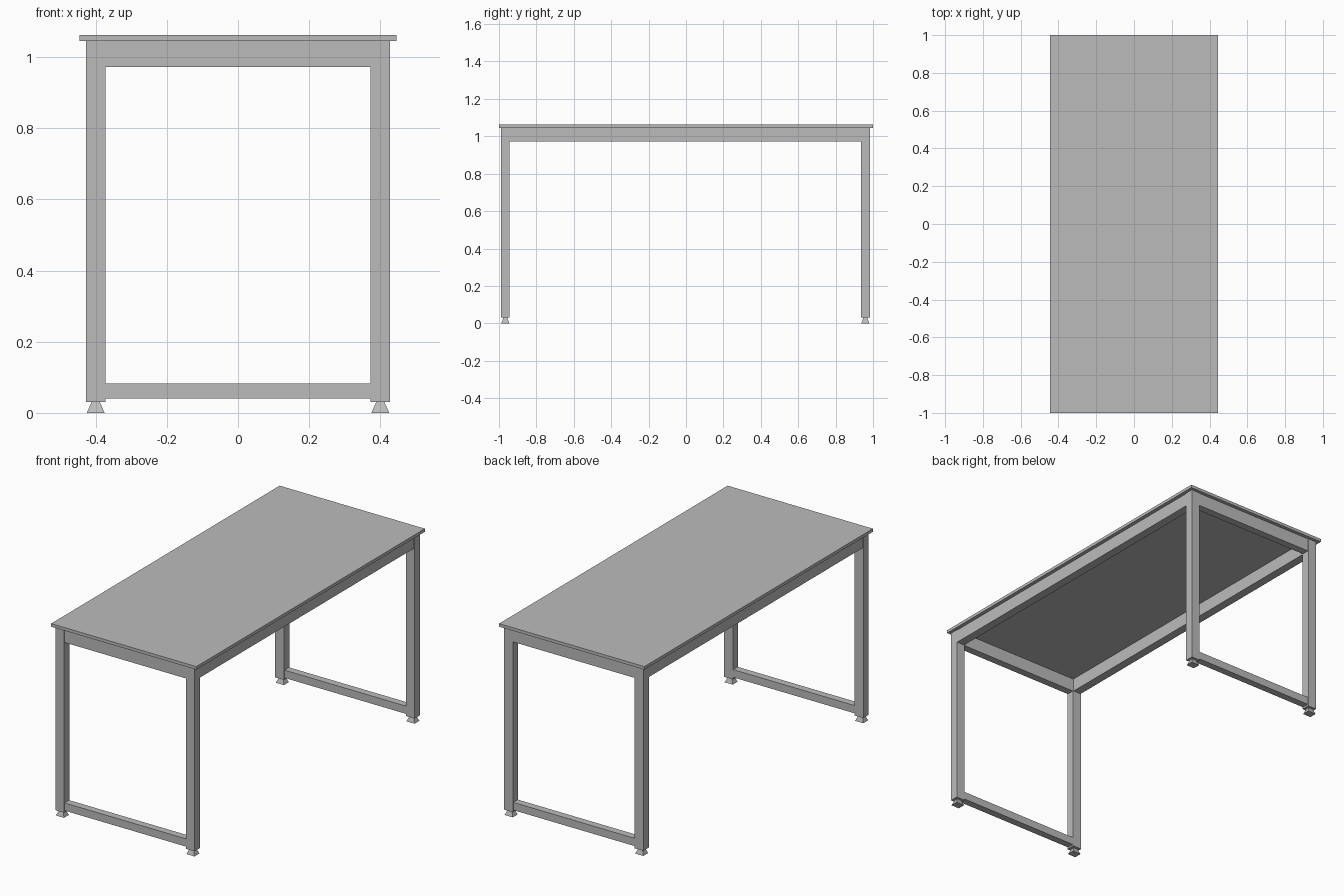
import bpy
import bmesh

cube = bpy.data.objects.get("Cube")
if cube:
    bpy.data.objects.remove(cube, do_unlink=True)

# Single painted-metal grey
grey = bpy.data.materials.new("mid_grey")
grey.use_nodes = True
colour = (0.5, 0.5, 0.5, 1)
grey.diffuse_color = colour
grey.node_tree.nodes["Principled BSDF"].inputs["Base Color"].default_value = colour


def block(name, xs, ys, zs, top_scale=1):
    """Box between the given limits, with an optional taper toward the top."""
    bm = bmesh.new()
    bmesh.ops.create_cube(bm, size=1)
    for v in bm.verts:
        taper = top_scale if v.co.z > 0 else 1
        for axis, (low, high) in enumerate((xs, ys, zs)):
            k = taper if axis < 2 else 1
            v.co[axis] = (low + high) / 2 + v.co[axis] * (high - low) * k
    mesh = bpy.data.meshes.new(name)
    bm.to_mesh(mesh)
    bm.free()
    mesh.materials.append(grey)
    obj = bpy.data.objects.new(name, mesh)
    bpy.context.collection.objects.link(obj)
    return obj


def around(centre, half):
    return centre - half, centre + half


LEG_X, HALF_X, HALF_Y = 0.4, 0.027, 0.0235
ENDS = {"front": -0.966, "back": 0.959}
SIDES = {"right": -1, "left": 1}
FOOT_TOP, TOP_UNDER, TOP = 0.03, 1.045, 1.062
APRON = (0.972, TOP_UNDER)
inner_x = LEG_X - HALF_X

# Table top
block("table_top", (-0.445, 0.445), (-1, 1), (TOP_UNDER, TOP))

# End frames: legs, tapered feet, upper and lower rails
for end, y in ENDS.items():
    for side, s in SIDES.items():
        x = s * LEG_X
        block(f"{end}_{side}_leg", around(x, HALF_X), around(y, HALF_Y),
              (FOOT_TOP, TOP_UNDER))
        block(f"{end}_{side}_foot", around(x, 0.025), around(y, 0.0215),
              (0, FOOT_TOP), top_scale=0.48)
    block(f"{end}_apron", (-inner_x, inner_x), around(y, 0.021), APRON)
    block(f"{end}_lower_rail", (-inner_x, inner_x), around(y, 0.02), (0.04, 0.083))

# Long side aprons
span = (ENDS["front"] + HALF_Y, ENDS["back"] - HALF_Y)
for side, s in SIDES.items():
    block(f"{side}_apron", around(s * LEG_X, 0.024), span, APRON)
